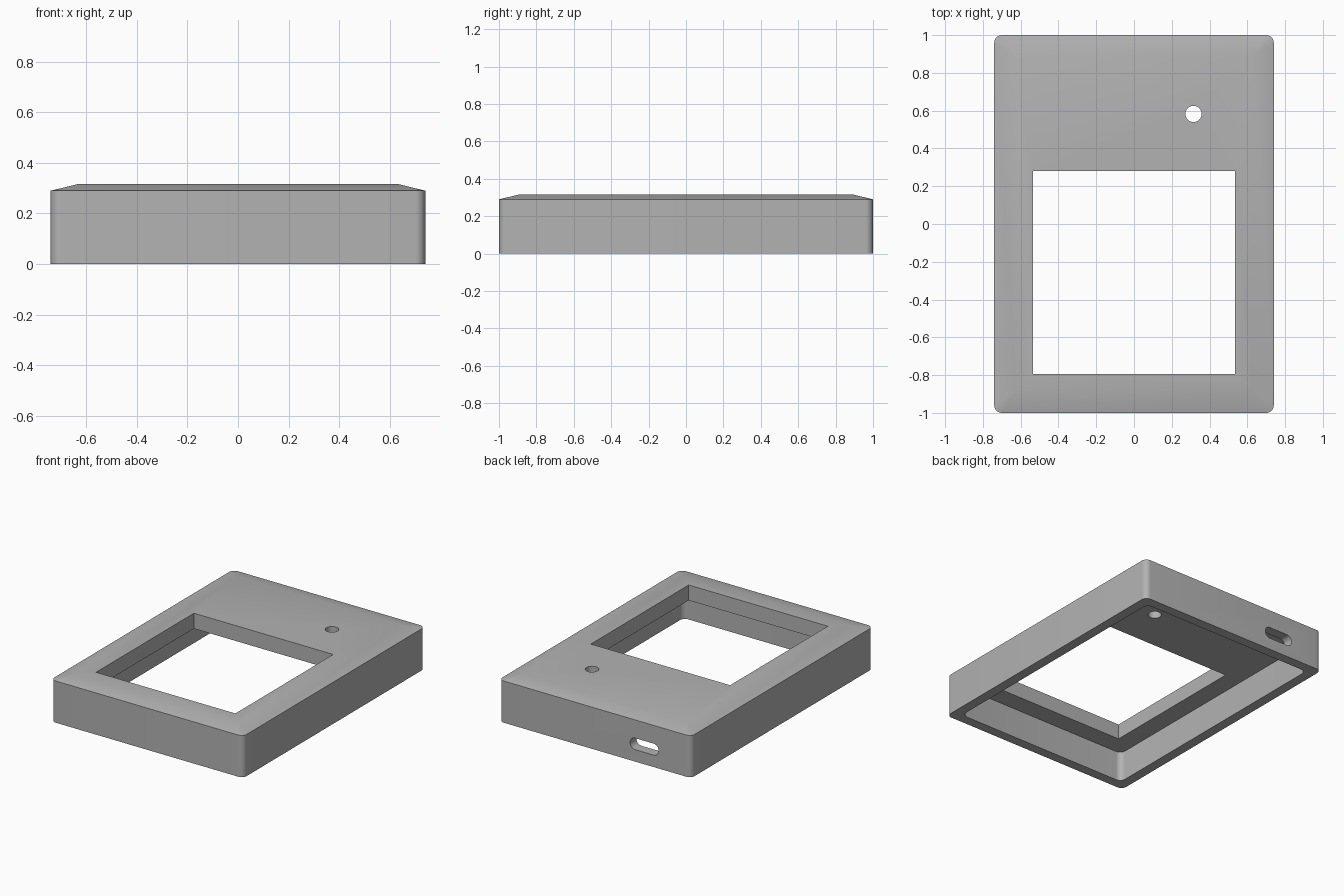
import bpy, bmesh
from math import sin, cos, pi
from mathutils import Matrix

if "Cube" in bpy.data.objects:
    bpy.data.objects.remove(bpy.data.objects["Cube"], do_unlink=True)

WIDTH, DEPTH = 1.48, 2.0
HEIGHT, SHOULDER, CEILING = 0.317, 0.29, 0.21
WALL, BEVEL, RADIUS = 0.07, 0.11, 0.04

grey = bpy.data.materials.new("matte grey")
grey.use_nodes = True
colour = (0.45, 0.45, 0.45, 1)
grey.diffuse_color = colour
grey.node_tree.nodes["Principled BSDF"].inputs["Base Color"].default_value = colour


def rounded_rect(w, d, r, steps=8):
    """Outline of a rectangle with round corners, counter-clockwise."""
    corners = ((1, 1), (-1, 1), (-1, -1), (1, -1))
    points = []
    for i, (sx, sy) in enumerate(corners):
        for k in range(steps + 1):
            a = (i + k / steps) * pi / 2
            points.append((sx * (w / 2 - r) + r * cos(a),
                           sy * (d / 2 - r) + r * sin(a)))
    return points


def loft(name, rings, matrix=Matrix()):
    """Closed solid through outlines, each given as (points, z)."""
    bm = bmesh.new()
    loops = [[bm.verts.new((x, y, z)) for x, y in pts] for pts, z in rings]
    for low, high in zip(loops, loops[1:]):
        for i in range(len(low)):
            j = (i + 1) % len(low)
            bm.faces.new((low[i], low[j], high[j], high[i]))
    bm.faces.new(loops[0][::-1])
    bm.faces.new(loops[-1])
    bmesh.ops.remove_doubles(bm, verts=bm.verts, dist=1e-5)
    bm.transform(matrix)
    bmesh.ops.recalc_face_normals(bm, faces=bm.faces)
    mesh = bpy.data.meshes.new(name)
    bm.to_mesh(mesh)
    bm.free()
    mesh.materials.append(grey)
    ob = bpy.data.objects.new(name, mesh)
    bpy.context.collection.objects.link(ob)
    return ob


def prism(name, outline, z0, z1, matrix=Matrix()):
    return loft(name, [(outline, z0), (outline, z1)], matrix)


# Outer shell with a shallow sloped border around the top
outer = rounded_rect(WIDTH, DEPTH, RADIUS)
top = rounded_rect(WIDTH - 2 * BEVEL, DEPTH - 2 * BEVEL, 0)
case = loft("case_shell", [(outer, 0), (outer, SHOULDER), (top, HEIGHT)])

# Cavity, screen window, round button hole and cable slot in the back wall
cutters = [
    prism("cavity_cutter",
          rounded_rect(WIDTH - 2 * WALL, DEPTH - 2 * WALL, RADIUS), -0.1, CEILING),
    prism("window_cutter", rounded_rect(1.072, 1.075, 0), 0.1, 0.5,
          Matrix.Translation((0, -0.257, 0))),
    prism("button_hole_cutter", rounded_rect(0.086, 0.086, 0.043), 0.1, 0.5,
          Matrix.Translation((0.315, 0.583, 0))),
    prism("cable_slot_cutter", rounded_rect(0.22, 0.08, 0.039), -0.15, 0.15,
          Matrix.Translation((-0.38, 1, 0.123)) @ Matrix.Rotation(pi / 2, 4, "X")),
]

bpy.ops.object.select_all(action="DESELECT")
bpy.context.view_layer.objects.active = case
case.select_set(True)
for cutter in cutters:
    cutter.hide_render = True
    mod = case.modifiers.new(cutter.name, "BOOLEAN")
    mod.operation = "DIFFERENCE"
    mod.solver = "EXACT"
    mod.object = cutter
    bpy.ops.object.modifier_apply(modifier=mod.name)
    bpy.data.objects.remove(cutter, do_unlink=True)

# Soft rounded corners, crisp rims
bpy.ops.object.shade_smooth_by_angle(angle=pi / 6)
